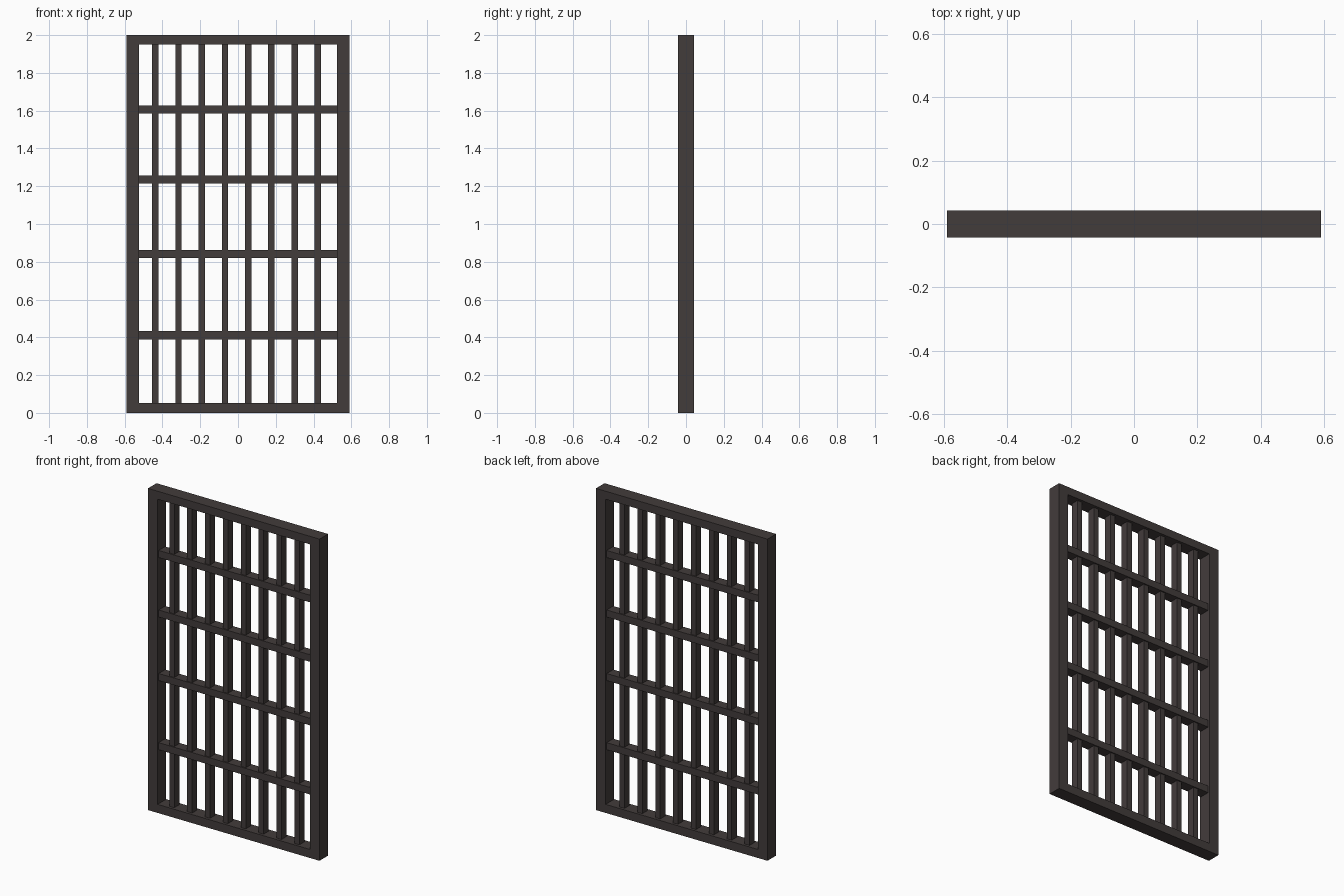
import bpy

if "Cube" in bpy.data.objects:
    bpy.data.objects.remove(bpy.data.objects["Cube"])

iron = bpy.data.materials.new("dark iron")
iron.diffuse_color = (0.055, 0.045, 0.044, 1.0)
iron.use_nodes = True
iron.node_tree.nodes["Principled BSDF"].inputs["Base Color"].default_value = iron.diffuse_color


def box(name, x0, x1, y0, y1, z0, z1):
    """Axis-aligned box between the given limits."""
    xs, ys, zs = (x0, x1), (y0, y1), (z0, z1)
    verts = [(x, y, z) for x in xs for y in ys for z in zs]
    faces = [(0, 1, 3, 2), (4, 6, 7, 5), (0, 4, 5, 1),
             (2, 3, 7, 6), (0, 2, 6, 4), (1, 5, 7, 3)]
    mesh = bpy.data.meshes.new(name)
    mesh.from_pydata(verts, [], faces)
    mesh.materials.append(iron)
    obj = bpy.data.objects.new(name, mesh)
    bpy.context.collection.objects.link(obj)
    return obj


W, H, D = 0.59, 2.0, 0.042      # half width, height, half depth
INNER = 0.523                   # inner edge of the side posts
Z_LOW, Z_HIGH = 0.053, 1.95     # inner edges of the rails

# Outer frame
box("left_post", -W, -INNER, -D, D, 0, H)
box("right_post", INNER, W, -D, D, 0, H)
box("bottom_rail", -INNER, INNER, -D, D, 0, Z_LOW)
box("top_rail", -INNER, INNER, -D, D, Z_HIGH, H)

# Horizontal cross bars
for i, z in enumerate((0.411, 0.841, 1.236, 1.606)):
    box(f"cross_bar_{i + 1}", -INNER, INNER, -0.032, 0.032, z - 0.022, z + 0.022)

# Vertical bars, thinner so they pass through the cross bars
for i in range(8):
    x = -0.438 + i * 0.123
    box(f"vertical_bar_{i + 1}", x - 0.017, x + 0.017, -0.025, 0.025, Z_LOW, Z_HIGH)
